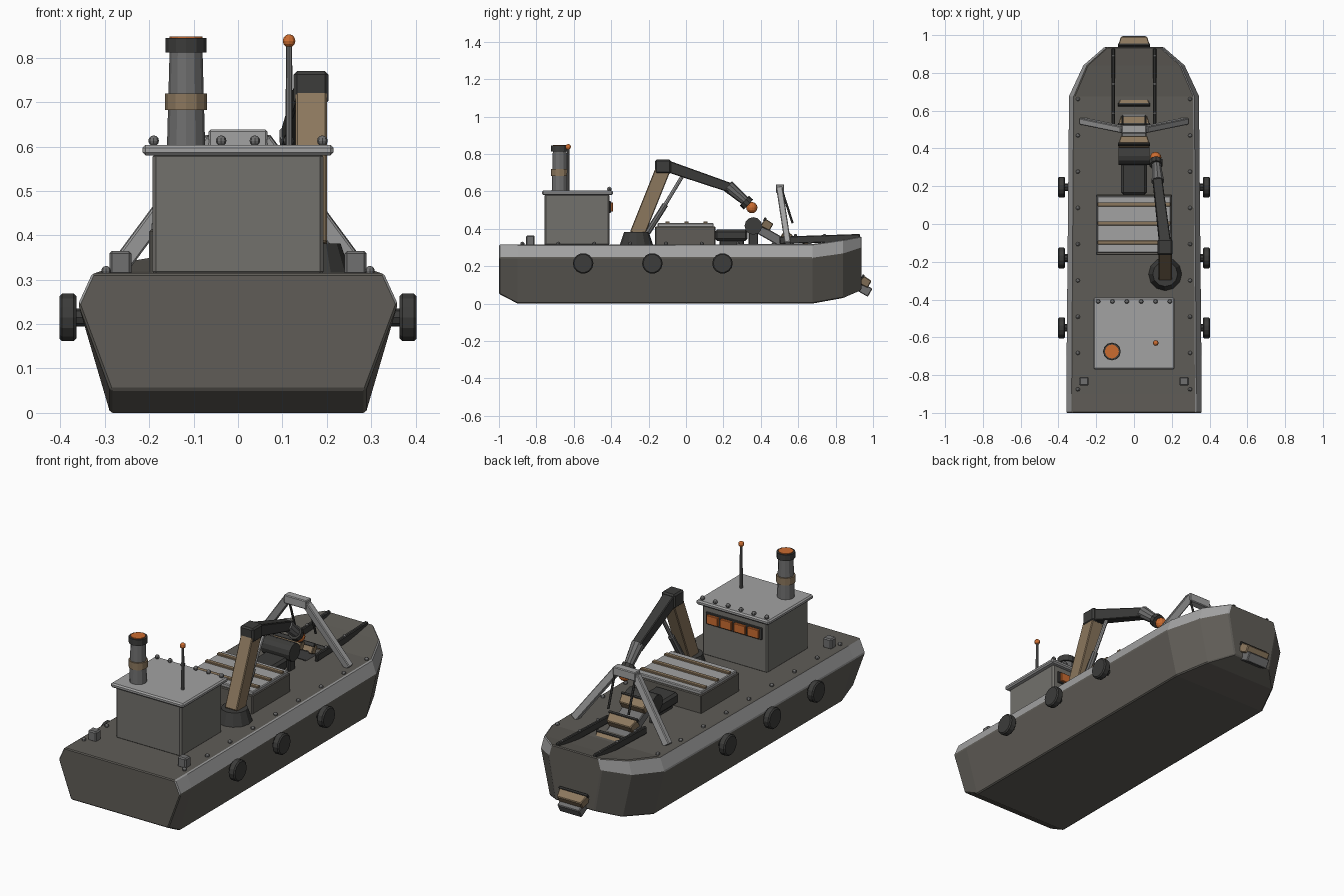
import bpy, bmesh, math
from mathutils import Vector, Matrix

if "Cube" in bpy.data.objects:
    bpy.data.objects.remove(bpy.data.objects["Cube"])


def material(name, r, g, b):
    m = bpy.data.materials.new(name)
    m.diffuse_color = (r, g, b, 1)
    m.use_nodes = True
    m.node_tree.nodes["Principled BSDF"].inputs["Base Color"].default_value = m.diffuse_color
    return m


HULL = material("hull_grey", .115, .108, .095)
CABIN = material("cabin_grey", .17, .165, .15)
LIGHT = material("light_grey", .36, .36, .36)
STEEL = material("steel", .16, .16, .16)
DARK = material("dark", .045, .045, .043)
TAN = material("tan", .26, .185, .11)
ORANGE = material("orange", .60, .15, .03)


def finish(name, bm, mats, bevel=0.0):
    bmesh.ops.recalc_face_normals(bm, faces=bm.faces)
    me = bpy.data.meshes.new(name)
    bm.to_mesh(me)
    bm.free()
    for m in mats:
        me.materials.append(m)
    ob = bpy.data.objects.new(name, me)
    bpy.context.collection.objects.link(ob)
    if bevel:
        mod = ob.modifiers.new("edge", 'BEVEL')
        mod.width, mod.segments, mod.limit_method = bevel, 1, 'ANGLE'
    return ob


def box(name, x, y, z, mat, bevel=.004):
    """Box from (min, max) pairs."""
    bm = bmesh.new()
    bmesh.ops.create_cube(bm, size=1)
    for v in bm.verts:
        v.co = [(a + b) / 2 + c * (b - a) for (a, b), c in zip((x, y, z), v.co)]
    return finish(name, bm, [mat], bevel)


def aim(p0, p1):
    """Frame with z from p0 to p1, x kept near world x, origin midway."""
    p0, p1 = Vector(p0), Vector(p1)
    z = (p1 - p0).normalized()
    x = Vector((1, 0, 0))
    x = (x - z * x.dot(z)).normalized()
    y = z.cross(x)
    rot = Matrix((x, y, z)).transposed().to_4x4()
    return Matrix.Translation((p0 + p1) / 2) @ rot, (p1 - p0).length


def beam(name, p0, p1, w, h, mat, taper=1.0, bevel=.004):
    m, length = aim(p0, p1)
    bm = bmesh.new()
    bmesh.ops.create_cube(bm, size=1)
    for v in bm.verts:
        k = taper if v.co.z > 0 else 1
        v.co = m @ Vector((v.co.x * w * k, v.co.y * h * k, v.co.z * length))
    return finish(name, bm, [mat], bevel)


def rod(name, p0, p1, r0, r1, mat, sides=12, bevel=0.0):
    if p0[1] == p1[1] and p0[2] == p1[2]:
        length = abs(p1[0] - p0[0])
        m = Matrix.Translation((Vector(p0) + Vector(p1)) / 2) @ Matrix.Rotation(math.pi / 2, 4, 'Y')
    else:
        m, length = aim(p0, p1)
    bm = bmesh.new()
    bmesh.ops.create_cone(bm, cap_ends=True, segments=sides, radius1=r0,
                          radius2=r1, depth=length, matrix=m)
    return finish(name, bm, [mat], bevel)


def ball(name, p, r, mat, u=10, v=6):
    bm = bmesh.new()
    bmesh.ops.create_uvsphere(bm, u_segments=u, v_segments=v, radius=r,
                              matrix=Matrix.Translation(p))
    return finish(name, bm, [mat])


# Hull: lofted stations (y, bottom hw, bottom z, chine hw, chine z, deck hw, deck z)
stations = [(-1, .288, .052, .36, .245, .328, .315),
            (-.9, .288, 0, .36, .245, .328, .315),
            (.675, .285, 0, .345, .245, .318, .318),
            (.84, .215, .03, .268, .268, .248, .342),
            (.937, .115, .072, .156, .30, .14, .36)]
bm = bmesh.new()
rings = []
for y, bw, bz, cw, cz, dw, dz in stations:
    half = [(bw, bz), (cw, cz), (dw, dz)]
    ring = half + [(-a, b) for a, b in reversed(half)]
    rings.append([bm.verts.new((a, y, b)) for a, b in ring])
for r, s in zip(rings, rings[1:]):
    for i in range(6):
        j = (i + 1) % 6
        f = bm.faces.new((r[i], r[j], s[j], s[i]))
        f.material_index = 1 if i in (1, 3) else 0
bm.faces.new(rings[0])
bm.faces.new(rings[-1])
finish("hull", bm, [HULL, LIGHT], .005)

# Side fenders, deck rivets, stern bollards, bow rails, gantry legs on both sides
for s, side in ((-1, "left"), (1, "right")):
    for y in (-.55, -.18, .195):
        rod(f"fender_{side}", (s * .364, y, .215), (s * .402, y, .215), .055, .055, DARK, 14, .006)
        rod(f"fender_mount_{side}", (s * .33, y, .215), (s * .37, y, .215), .02, .02, DARK, 8)
    for k in range(9):
        ball(f"deck_rivet_{side}", (s * .297, -.875 + .192 * k, .32), .011, STEEL, 8, 6)
    box(f"bollard_{side}", sorted((s * .24, s * .29)), (-.855, -.81), (.31, .365), STEEL, .006)
    beam(f"bow_rail_{side}", (s * .11, .5, .338), (s * .11, .93, .352), .018, .04, DARK)
    for y in (.585, .74, .89):
        ball(f"rail_rivet_{side}", (s * .11, y, .364), .009, STEEL, 8, 6)
    beam(f"gantry_leg_{side}", (s * .275, .545, .318), (s * .055, .5, .615), .04, .034, LIGHT)
    rod(f"gantry_stay_{side}", (s * .06, .515, .60), (s * .06, .57, .43), .006, .006, DARK, 6)
box("gantry_crossbar", (-.066, .066), (.48, .525), (.592, .638), LIGHT)

# Cabin with roof and window band
box("cabin", (-.193, .193), (-.757, -.41), (.31, .585), CABIN, .008)
box("cabin_roof", (-.215, .215), (-.77, -.39), (.58, .604), LIGHT, .007)
box("window_frame", (-.165, .165), (-.42, -.402), (.485, .548), DARK, .002)
for i in range(4):
    x = -.12 + .08 * i
    box("window_pane", (x - .033, x + .033), (-.41, -.39), (.493, .54), ORANGE, .002)
for i in range(6):
    ball("roof_rivet", (-.19 + .076 * i, -.41, .613), .012, STEEL, 8, 6)

# Funnel
fx, fy = -.117, -.675
for name, z0, z1, r0, r1, mat in (("funnel", .6, .82, .043, .037, STEEL),
                                  ("funnel_band", .682, .72, .047, .047, TAN),
                                  ("funnel_cap", .812, .844, .046, .046, DARK),
                                  ("funnel_glow", .83, .848, .037, .037, ORANGE)):
    rod(name, (fx, fy, z0), (fx, fy, z1), r0, r1, mat, 12)

# Antenna
rod("antenna_mast", (.115, -.63, .6), (.115, -.63, .83), .008, .007, STEEL, 8)
ball("antenna_lamp", (.115, -.63, .838), .015, ORANGE)

# Cargo hatch with battens
box("hatch_coaming", (-.2, .2), (-.165, .157), (.31, .413), HULL)
box("hatch_lid", (-.195, .195), (-.152, .148), (.408, .43), LIGHT)
for y in (-.098, .003, .104):
    box("hatch_batten", (-.192, .192), (y - .011, y + .011), (.425, .439), TAN, .002)

# Ladder motor, drum and bucket ladder running down through the bow
box("winch_motor", (-.068, .068), (.155, .33), (.335, .396), DARK, .012)
box("winch_foot", (-.05, .05), (.18, .31), (.31, .34), DARK)
rod("top_drum", (-.083, .36, .415), (.083, .36, .415), .047, .047, DARK, 12)
for s in (-1, 1):
    beam("drum_bracket", (s * .06, .36, .31), (s * .06, .36, .42), .018, .05, DARK)
start, end = Vector((0, .36, .415)), Vector((0, .9845, .058))
along = (end - start).normalized()
normal = Vector((0, -along.z, along.y))
beam("ladder_beam", start, end, .13, .05, STEEL)
for i in range(6):
    c = Vector((0, .415 + .105 * i, .383 - .061 * i)) + normal * .042
    beam("bucket", c - along * .03, c + along * .024, .166, .05, TAN, .85)
    c += normal * .02
    beam("bucket_lip", c - along * .034, c - along * .022, .17, .02, DARK, 1, .002)

# Crane: base, lower boom, elbow, jib, tapered arm and lamp
cx = .165
rod("crane_base", (cx, -.265, .31), (cx, -.265, .382), .09, .066, DARK, 12)
beam("lower_boom", (cx, -.262, .37), (cx, -.12, .725), .07, .08, TAN)
box("elbow", (.125, .204), (-.165, -.08), (.695, .77), DARK, .008)
beam("jib", (cx, -.11, .738), (.123, .24, .618), .062, .062, DARK, .82)
rod("arm", (.126, .225, .628), (.117, .335, .532), .034, .022, STEEL, 10)
rod("arm_collar", (.117, .312, .55), (.116, .334, .53), .036, .036, DARK, 10)
ball("arm_lamp", (.115, .352, .513), .03, ORANGE, 12, 8)
rod("ram_sleeve", (cx, -.205, .38), (cx, -.11, .53), .016, .016, STEEL, 8)
rod("ram_rod", (cx, -.12, .515), (cx, -.02, .68), .010, .010, LIGHT, 8)
